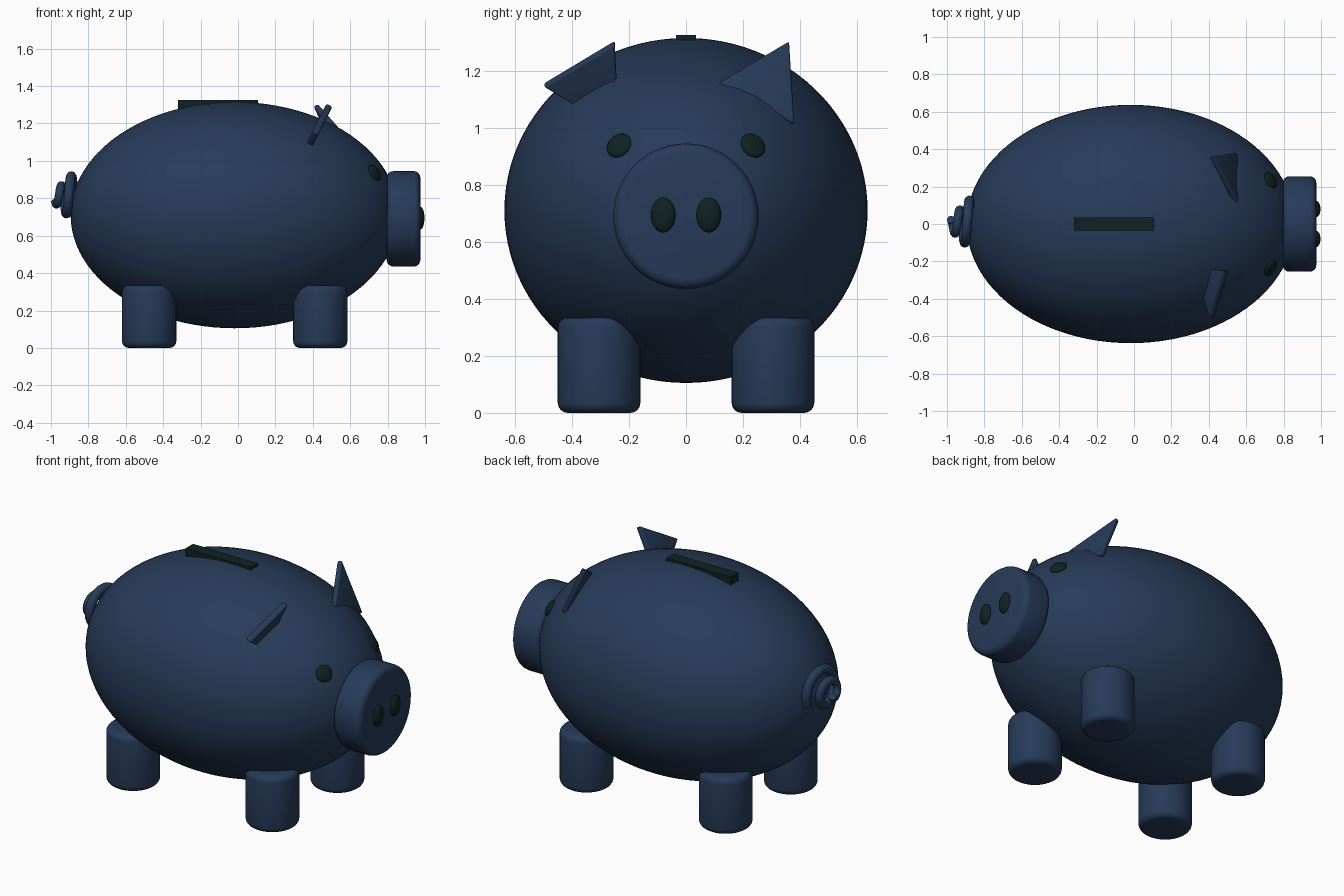
import bpy, bmesh, math
from mathutils import Vector, Matrix

if "Cube" in bpy.data.objects:
    bpy.data.objects.remove(bpy.data.objects["Cube"])


def material(name, rgb):
    m = bpy.data.materials.new(name)
    m.diffuse_color = (*rgb, 1)
    m.use_nodes = True
    m.node_tree.nodes["Principled BSDF"].inputs["Base Color"].default_value = m.diffuse_color
    return m


NAVY = material("navy_blue", (0.020, 0.043, 0.098))
DARK = material("dark_green", (0.0045, 0.0165, 0.016))

BODY_C = Vector((-0.018, 0, 0.71))
BODY_R = Vector((0.877, 0.637, 0.605))


def finish(obj, name, mat, bevel=0, segments=4, angle=40):
    obj.name = name
    obj.data.materials.append(mat)
    bpy.ops.object.select_all(action='DESELECT')
    obj.select_set(True)
    bpy.context.view_layer.objects.active = obj
    if bevel:
        mod = obj.modifiers.new("rounding", 'BEVEL')
        mod.width, mod.segments = bevel, segments
        mod.limit_method, mod.angle_limit = 'ANGLE', math.radians(40)
        bpy.ops.object.modifier_apply(modifier=mod.name)
    bpy.ops.object.shade_smooth_by_angle(angle=math.radians(angle))
    return obj


def ellipsoid(name, mat, loc, radii, rot=None, seg=32):
    bpy.ops.mesh.primitive_uv_sphere_add(segments=seg, ring_count=seg // 2)
    o = bpy.context.object
    r = rot.to_matrix().to_4x4() if rot else Matrix()
    o.data.transform(Matrix.Translation(loc) @ r @ Matrix.Diagonal((*radii, 1)))
    return finish(o, name, mat)


def cylinder(name, loc, radius, depth, rot=(0, 0, 0), bevel=0.035):
    bpy.ops.mesh.primitive_cylinder_add(vertices=48, radius=radius, depth=depth,
                                        location=loc, rotation=rot)
    return finish(bpy.context.object, name, NAVY, bevel)


def plate(name, corners, thickness):
    """Thin rounded triangular plate centred on the given corners."""
    pts = [Vector(c) for c in corners]
    n = (pts[1] - pts[0]).cross(pts[2] - pts[0]).normalized() * thickness / 2
    bm = bmesh.new()
    a = [bm.verts.new(p + n) for p in pts]
    b = [bm.verts.new(p - n) for p in pts]
    bm.faces.new(a)
    bm.faces.new(b[::-1])
    for i in range(3):
        j = (i + 1) % 3
        bm.faces.new((a[i], b[i], b[j], a[j]))
    bmesh.ops.recalc_face_normals(bm, faces=bm.faces)
    me = bpy.data.meshes.new(name)
    bm.to_mesh(me)
    bm.free()
    o = bpy.data.objects.new(name, me)
    bpy.context.collection.objects.link(o)
    return finish(o, name, NAVY, 0.009, 3)


# Body and snout
ellipsoid("body", NAVY, BODY_C, BODY_R, seg=96)
cylinder("snout", (0.885, 0, 0.69), 0.255, 0.18, (0, math.pi / 2, 0))

# Legs
for xn, x in (("front", 0.44), ("back", -0.475)):
    for yn, y in (("right", -0.305), ("left", 0.305)):
        cylinder(f"{xn}_{yn}_leg", (x, y, 0.1675), 0.145, 0.335)

# Eyes lie flat on the body surface; nostrils on the snout
for side, s in (("right", -1), ("left", 1)):
    p = Vector((0.73, 0.235 * s, 0.938))
    d = p - BODY_C
    normal = Vector([d[i] / BODY_R[i] ** 2 for i in range(3)])
    ellipsoid(side + "_eye", DARK, p, (0.047, 0.047, 0.017),
              normal.to_track_quat('Z', 'Y'))
    ellipsoid(side + "_nostril", DARK, (0.975, 0.08 * s, 0.694),
              (0.022, 0.043, 0.061))

# Ears: one points up, the other has its point sunk in the body
plate("left_ear", [(0.415, 0.36, 1.30), (0.545, 0.11, 1.152), (0.542, 0.378, 1.01)], 0.03)
plate("right_ear", [(0.49, -0.25, 1.30), (0.415, -0.50, 1.15), (0.335, -0.235, 0.99)], 0.035)

# Coin slot
bpy.ops.mesh.primitive_cube_add(size=1, location=(-0.107, 0, 1.2975))
slot = bpy.context.object
slot.data.transform(Matrix.Diagonal((0.426, 0.07, 0.055, 1)))
finish(slot, "coin_slot", DARK)

# Curly tail: a tightening coil
curve = bpy.data.curves.new("tail", 'CURVE')
curve.dimensions = '3D'
curve.bevel_depth, curve.bevel_resolution = 0.026, 4
curve.use_fill_caps = True
spline = curve.splines.new('POLY')
N = 72
spline.points.add(N)
for i, pt in enumerate(spline.points):
    t = -0.08 + 1.98 * i / N
    a, r = 2 * math.pi * t, 0.125 - 0.05 * t
    pt.co = (-0.879 - 0.053 * t, r * math.cos(a), 0.805 + r * math.sin(a), 1)
    pt.radius = 1.05 - 0.12 * t
tail = bpy.data.objects.new("tail", curve)
bpy.context.collection.objects.link(tail)
bpy.ops.object.select_all(action='DESELECT')
tail.select_set(True)
bpy.context.view_layer.objects.active = tail
bpy.ops.object.convert(target='MESH')
finish(bpy.context.object, "tail", NAVY)
